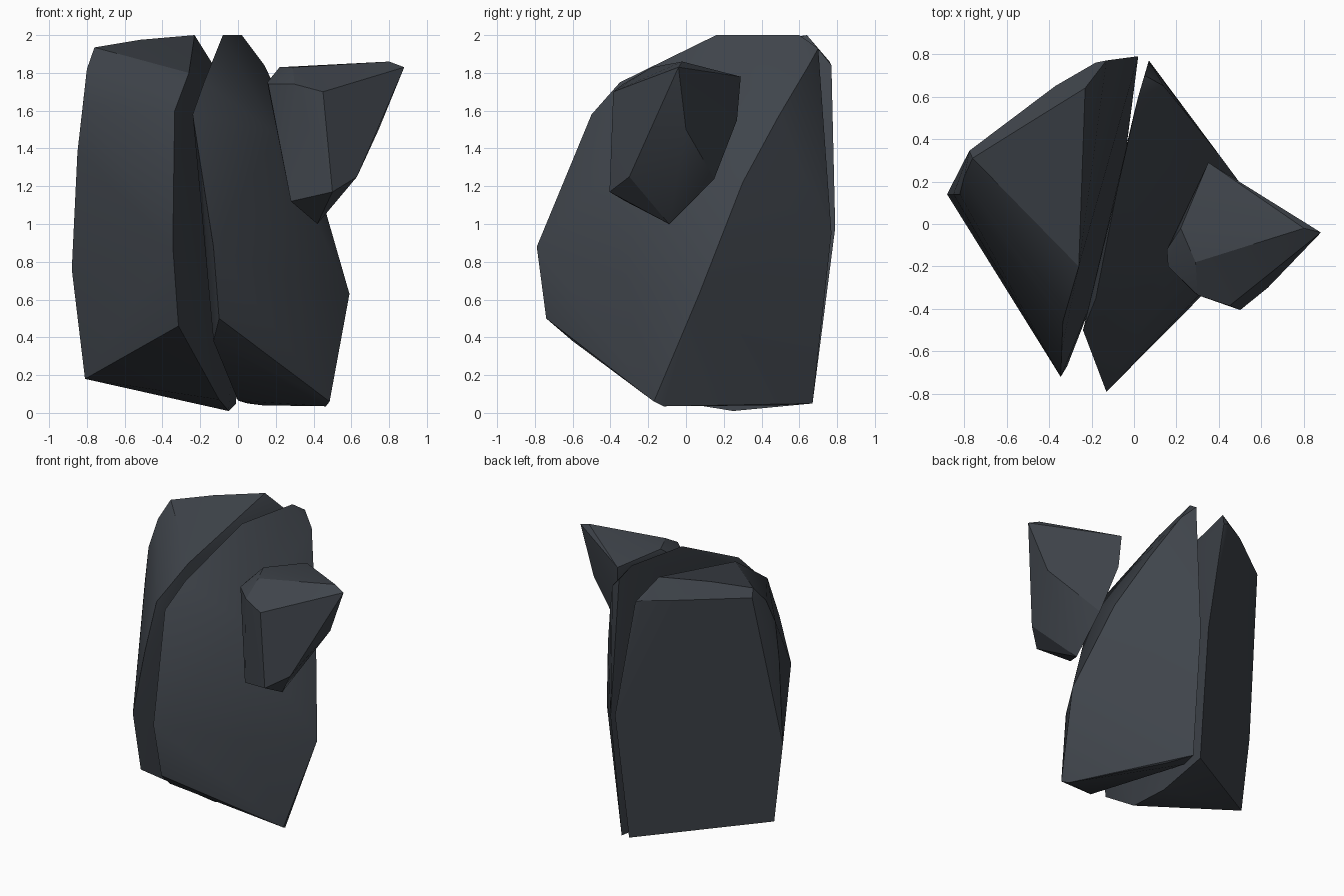
import bpy, bmesh, math

stone = bpy.data.materials.new("dark_slate")
stone.diffuse_color = (0.050, 0.058, 0.070, 1)


def rock(name, corners):
    """Chiselled boulder: the convex hull of a few corner points."""
    bm = bmesh.new()
    for c in corners:
        bm.verts.new(c)
    bmesh.ops.convex_hull(bm, input=bm.verts)
    loose = [v for v in bm.verts if not v.link_faces]
    bmesh.ops.delete(bm, geom=loose, context='VERTS')
    bmesh.ops.recalc_face_normals(bm, faces=bm.faces)
    me = bpy.data.meshes.new(name)
    bm.to_mesh(me)
    bm.free()
    me.materials.append(stone)
    ob = bpy.data.objects.new(name, me)
    bpy.context.collection.objects.link(ob)
    bpy.ops.object.select_all(action='DESELECT')
    ob.select_set(True)
    bpy.context.view_layer.objects.active = ob
    bpy.ops.object.shade_smooth_by_angle(angle=math.radians(25))


# Left half of the split boulder
rock("left_slab", [
    (-0.76, 0.31, 1.935), (-0.52, 0.46, 1.975), (-0.23, 0.64, 2.0),         # crest
    (-0.26, -0.20, 1.80), (-0.335, -0.46, 1.60), (-0.34, -0.59, 1.28),      # front shoulder
    (-0.345, -0.72, 0.88), (-0.315, -0.67, 0.46),                           # front edge
    (-0.775, 0.345, 1.88), (-0.37, 0.65, 1.87),                             # rear bevel
    (-0.18, 0.76, 1.86), (-0.13, 0.77, 1.84), (0.02, 0.79, 0.98),           # back edge
    (-0.80, 0.22, 1.82), (-0.82, 0.14, 1.64), (-0.85, 0.14, 1.38),          # outer edge
    (-0.88, 0.14, 0.76),
    (-0.81, 0.14, 0.18), (-0.05, 0.25, 0.01), (-0.01, 0.67, 0.05),          # underside
    (-0.10, -0.12, 0.07),
])

# Right half of the split boulder
rock("right_slab", [
    (-0.08, 0.16, 2.0), (0.02, 0.60, 2.0), (0.05, 0.70, 1.93),              # crest
    (-0.18, -0.35, 1.75), (-0.24, -0.50, 1.58),                             # front shoulder
    (-0.13, -0.79, 0.88), (-0.10, -0.74, 0.50), (-0.13, -0.60, 0.38),       # front edge
    (0.14, 0.65, 1.84), (0.27, 0.49, 1.57), (0.42, 0.30, 1.22),             # outer ridge
    (0.59, 0.07, 0.63), (0.20, -0.20, 1.48), (0.32, -0.32, 0.70),
    (0.07, 0.77, 0.95), (0.05, 0.67, 0.05),                                 # back edge
    (0.485, -0.17, 0.06), (0.465, -0.12, 0.035), (0.13, 0.49, 0.04),        # underside
    (0.0, 0.52, 0.065),
])

# Small wedge jutting from the right flank
rock("side_wedge", [
    (0.88, -0.04, 1.83), (0.80, -0.02, 1.86), (0.35, 0.29, 1.78),           # top
    (0.22, -0.02, 1.83), (0.29, -0.18, 1.83), (0.155, -0.12, 1.75),
    (0.16, -0.20, 1.74), (0.30, -0.335, 1.74), (0.45, -0.385, 1.70),
    (0.50, -0.405, 1.17), (0.63, -0.30, 1.25), (0.745, 0.0, 1.50),          # front and outer side
    (0.28, -0.32, 1.12), (0.42, -0.09, 1.0),                                # underside
    (0.42, 0.15, 1.24), (0.36, 0.27, 1.55),
])
